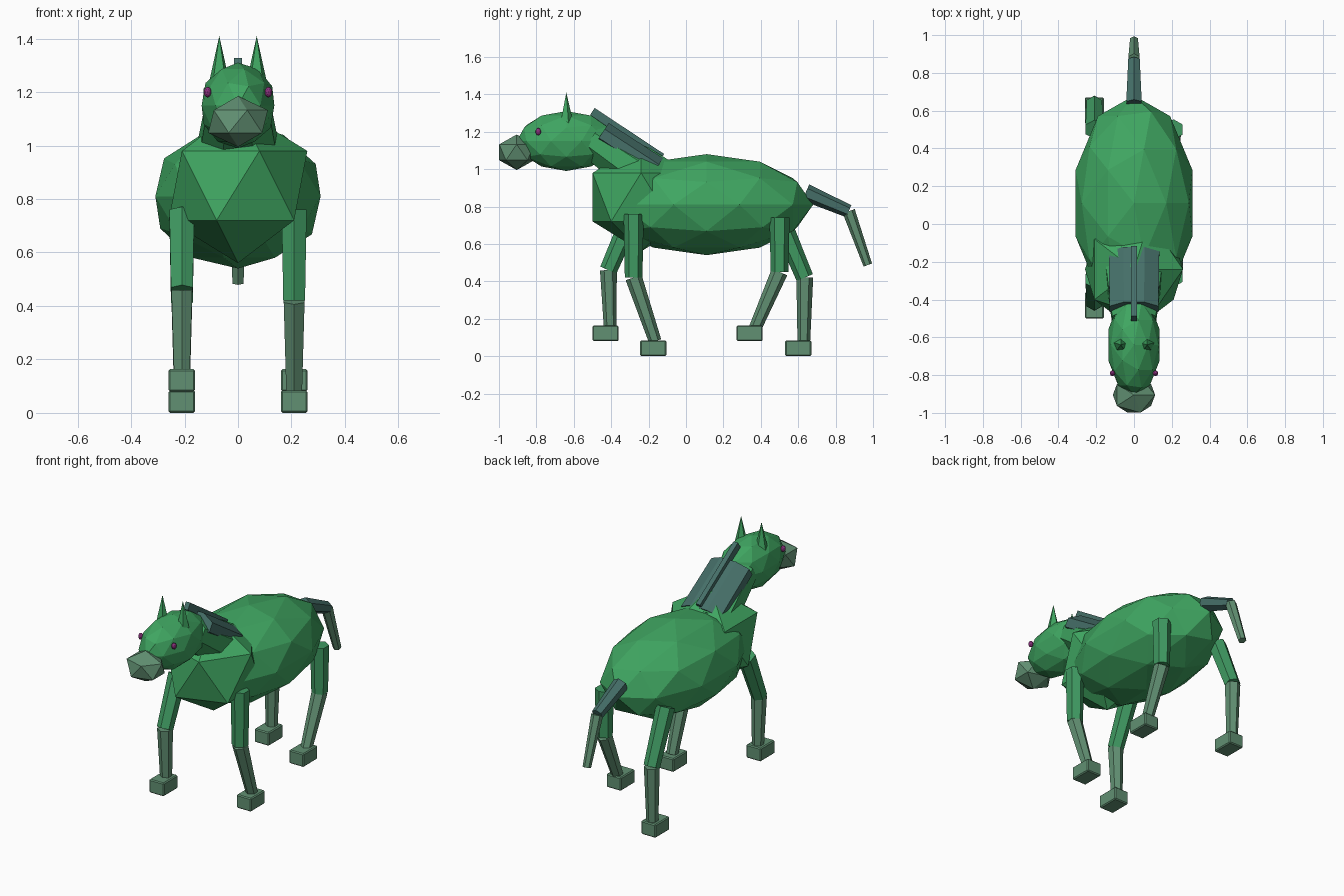
import bpy, math
from mathutils import Matrix

if "Cube" in bpy.data.objects:
    bpy.data.objects.remove(bpy.data.objects["Cube"])


def material(name, rgb):
    m = bpy.data.materials.new(name)
    m.diffuse_color = (*rgb, 1)
    m.use_nodes = True
    m.node_tree.nodes["Principled BSDF"].inputs["Base Color"].default_value = m.diffuse_color
    return m


COAT = material("coat", (0.05, 0.38, 0.12))
SHADE = material("upper_leg", (0.05, 0.32, 0.12))
PALE = material("pale", (0.12, 0.28, 0.17))
MANE = material("mane", (0.06, 0.16, 0.14))
EYE = material("eye", (0.25, 0.03, 0.2))


def finish(name, mat):
    ob = bpy.context.object
    ob.name = name
    ob.data.materials.append(mat)
    return ob


def ball(name, centre, radii, subdivisions, mat):
    bpy.ops.mesh.primitive_ico_sphere_add(subdivisions=subdivisions, radius=1, location=centre)
    bpy.context.object.scale = radii
    return finish(name, mat)


def limb(name, x, a, b, r1, r2, sides, mat, flat=1.0, spin=0.0):
    """Tapered prism between two (y, z) points in the plane at x."""
    dy, dz = b[0] - a[0], b[1] - a[1]
    bpy.ops.mesh.primitive_cone_add(
        vertices=sides, radius1=r1, radius2=r2, depth=math.hypot(dy, dz),
        location=(x, (a[0] + b[0]) / 2, (a[1] + b[1]) / 2),
        rotation=(math.atan2(-dy, dz), 0, 0))
    ob = finish(name, mat)
    ob.data.transform(Matrix.Rotation(spin, 4, 'Z'))
    ob.scale = (1, flat, 1)
    return ob


def box(name, centre, size, mat, tilt=0.0, bevel=0.0):
    bpy.ops.mesh.primitive_cube_add(size=1, location=centre, rotation=(tilt, 0, 0))
    ob = finish(name, mat)
    ob.data.transform(Matrix.Diagonal((*size, 1)))
    if bevel:
        mod = ob.modifiers.new("bevel", 'BEVEL')
        mod.width = bevel
        mod.segments = 1
    return ob


# Torso and chest
ball("body", (0, 0.11, 0.81), (0.325, 0.57, 0.27), 2, COAT)
ball("chest", (0, -0.24, 0.85), (0.29, 0.305, 0.29), 1, COAT)

# Neck with mane lying along its back
limb("neck", 0, (-0.19, 0.94), (-0.51, 1.16), 0.17, 0.125, 8, COAT, 0.82, math.pi / 8)
limb("mane", 0, (-0.16, 1.00), (-0.45, 1.19), 0.145, 0.14, 8, MANE, 0.52, math.pi / 8)
box("mane_ridge", (0, -0.315, 1.185), (0.03, 0.045, 0.445), MANE, math.atan2(0.37, 0.245))

# Head
ball("head", (0, -0.64, 1.15), (0.143, 0.265, 0.16), 2, COAT)
ball("muzzle", (0, -0.905, 1.09), (0.125, 0.11, 0.095), 1, PALE)
for side, s in (("left", -1), ("right", 1)):
    limb("ear_" + side, s * 0.07, (-0.64, 1.22), (-0.64, 1.41), 0.044, 0, 5, COAT)
    ball("eye_" + side, (s * 0.114, -0.79, 1.20), (0.014, 0.015, 0.02), 2, EYE)

# Legs: x, hip, knee, ankle as (y, z), hoof centre y and base z
LEGS = {
    "front_right": (0.21, (-0.28, 0.76), (-0.28, 0.42), (-0.165, 0.08), -0.175, 0.0),
    "front_left": (-0.21, (-0.29, 0.75), (-0.415, 0.46), (-0.405, 0.15), -0.43, 0.08),
    "back_right": (0.21, (0.50, 0.74), (0.50, 0.45), (0.37, 0.15), 0.34, 0.08),
    "back_left": (-0.21, (0.50, 0.74), (0.635, 0.42), (0.63, 0.08), 0.60, 0.0),
}
for leg, (x, hip, knee, ankle, hoof_y, base) in LEGS.items():
    limb(leg + "_upper_leg", x, hip, knee, 0.054, 0.047, 6, SHADE)
    limb(leg + "_lower_leg", x, knee, ankle, 0.045, 0.034, 6, PALE)
    box(leg + "_hoof", (x, hoof_y, base + 0.042), (0.1, 0.14, 0.083), PALE, bevel=0.006)

# Tail
limb("tail_base", 0, (0.64, 0.875), (0.87, 0.775), 0.047, 0.035, 6, MANE)
limb("tail_tip", 0, (0.87, 0.775), (0.972, 0.487), 0.034, 0.024, 6, PALE)
